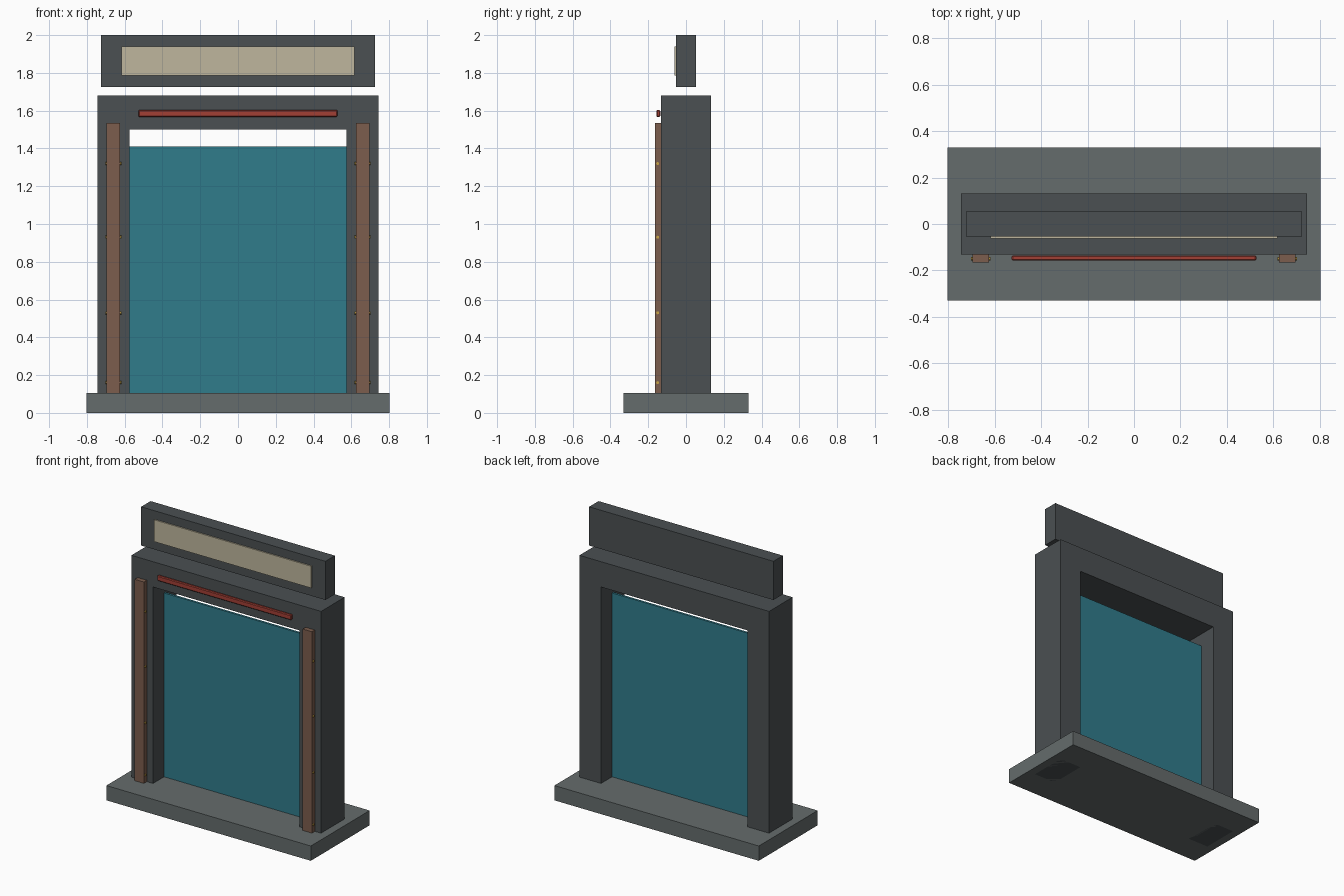
import bpy, bmesh, math
from mathutils import Matrix

if "Cube" in bpy.data.objects:
    bpy.data.objects.remove(bpy.data.objects["Cube"])


def mat(name, r, g, b):
    m = bpy.data.materials.new(name)
    m.diffuse_color = (r, g, b, 1)
    m.use_nodes = True
    m.node_tree.nodes["Principled BSDF"].inputs["Base Color"].default_value = m.diffuse_color
    return m


STONE = mat("stone", 0.13, 0.15, 0.15)
DARK = mat("dark_stone", 0.07, 0.08, 0.085)
TEAL = mat("teal", 0.03, 0.20, 0.26)
WOOD = mat("wood", 0.20, 0.11, 0.075)
RED = mat("red", 0.36, 0.05, 0.035)
CREAM = mat("cream", 0.52, 0.47, 0.34)
GOLD = mat("gold", 0.60, 0.38, 0.06)


def finish(name, bm, material):
    bmesh.ops.recalc_face_normals(bm, faces=bm.faces)
    me = bpy.data.meshes.new(name)
    bm.to_mesh(me)
    bm.free()
    me.materials.append(material)
    ob = bpy.data.objects.new(name, me)
    bpy.context.collection.objects.link(ob)
    return ob


def box(name, x0, x1, y0, y1, z0, z1, material, bevel=0):
    bm = bmesh.new()
    bmesh.ops.create_cube(bm, size=1)
    bmesh.ops.scale(bm, vec=(x1 - x0, y1 - y0, z1 - z0), verts=bm.verts)
    bmesh.ops.translate(bm, vec=((x0 + x1) / 2, (y0 + y1) / 2, (z0 + z1) / 2), verts=bm.verts)
    ob = finish(name, bm, material)
    if bevel:
        b = ob.modifiers.new("bevel", 'BEVEL')
        b.width = bevel
        b.segments = 1
    return ob


# Base slab
box("base", -0.803, 0.803, -0.33, 0.33, 0, 0.105, STONE)

# Gate frame: upside-down U profile pushed through its depth
profile = [(-0.745, 0), (-0.745, 1.68), (0.745, 1.68), (0.745, 0),
           (0.575, 0), (0.575, 1.5), (-0.575, 1.5), (-0.575, 0)]
bm = bmesh.new()
face = bm.faces.new([bm.verts.new((x, -0.132, z)) for x, z in profile])
ext = bmesh.ops.extrude_face_region(bm, geom=[face], use_keep_orig=True)
bmesh.ops.translate(bm, vec=(0, 0.264, 0),
                    verts=[v for v in ext["geom"] if isinstance(v, bmesh.types.BMVert)])
finish("gate_frame", bm, DARK)

# Thin panel in the opening, stopping short of the lintel
box("panel", -0.576, 0.576, -0.008, 0.008, 0.1, 1.41, TEAL)

# Floating sign board with its front plate
box("sign_board", -0.724, 0.724, -0.053, 0.053, 1.725, 2.0, DARK)
box("sign_plate", -0.618, 0.618, -0.062, -0.05, 1.785, 1.94, CREAM)

# Light bar on the lintel
box("light_bar", -0.527, 0.527, -0.157, -0.136, 1.567, 1.604, RED, bevel=0.005)

# Side strips with small cross pins
for side, s in (("left", -1), ("right", 1)):
    cx = 0.66 * s
    box(side + "_strip", cx - 0.036, cx + 0.036, -0.165, -0.13, 0.1, 1.535, WOOD)
    for i, z in enumerate((0.16, 0.53, 0.93, 1.32)):
        bm = bmesh.new()
        bmesh.ops.create_cone(bm, cap_ends=True, segments=8, radius1=0.008, radius2=0.008,
                              depth=0.084,
                              matrix=Matrix.Translation((cx, -0.15, z)) @ Matrix.Rotation(math.pi / 2, 4, 'Y'))
        finish(f"{side}_pin_{i + 1}", bm, GOLD)
